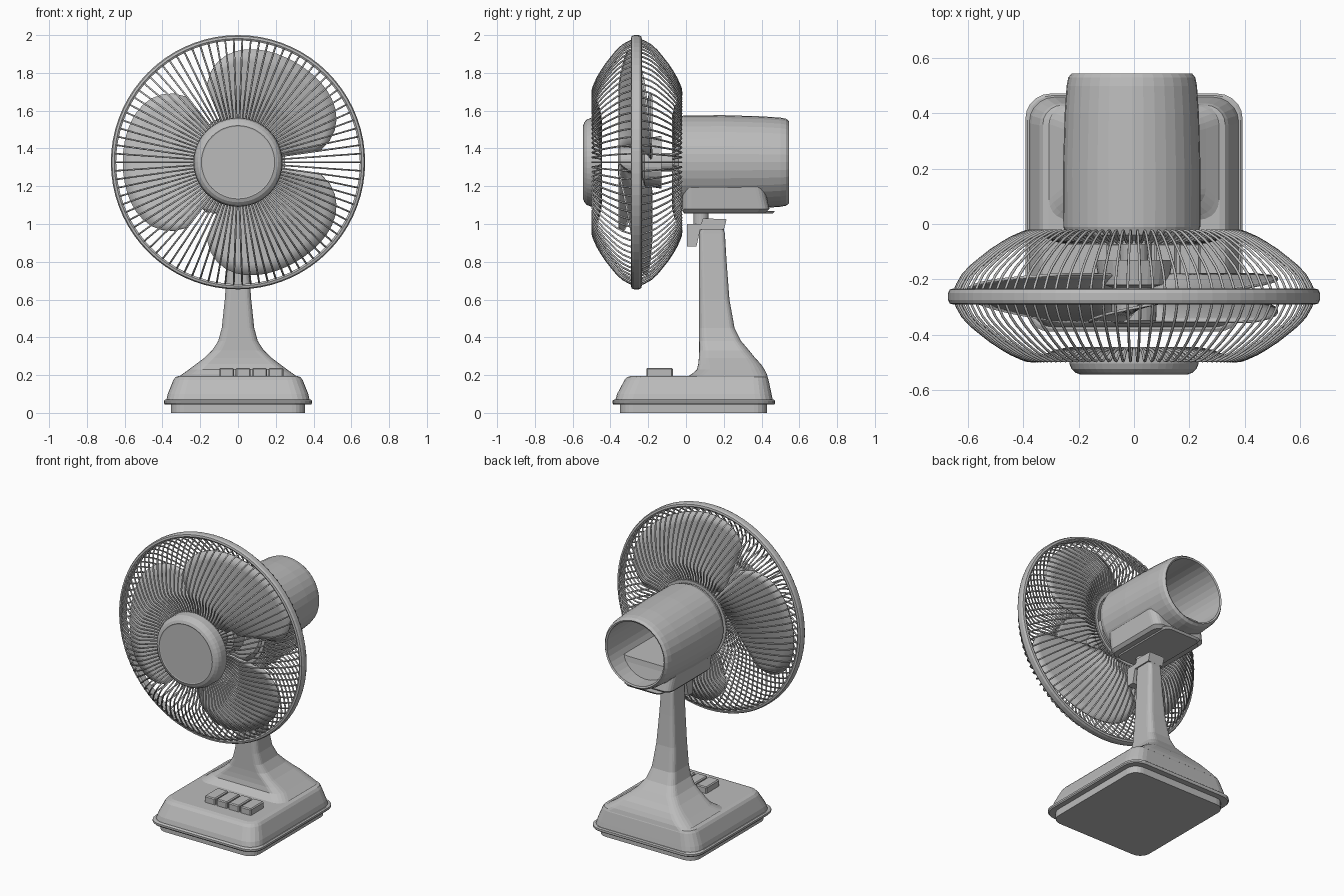
import bpy, bmesh
from math import sin, cos, pi, radians
from mathutils import Matrix, Vector

cube = bpy.data.objects.get("Cube")
if cube:
    bpy.data.objects.remove(cube, do_unlink=True)

AXIS_Z = 1.327      # height of the fan axle
GUARD_MID = -0.26   # depth of the middle of the guard

grey = bpy.data.materials.new("plain_grey")
grey.use_nodes = True
grey.diffuse_color = (0.5, 0.5, 0.5, 1)
grey.node_tree.nodes["Principled BSDF"].inputs["Base Color"].default_value = (0.5, 0.5, 0.5, 1)


def add_object(name, data):
    obj = bpy.data.objects.new(name, data)
    bpy.context.collection.objects.link(obj)
    data.materials.append(grey)
    return obj


def finish(name, bm):
    bmesh.ops.remove_doubles(bm, verts=bm.verts, dist=0.0001)
    bmesh.ops.recalc_face_normals(bm, faces=bm.faces)
    mesh = bpy.data.meshes.new(name)
    bm.to_mesh(mesh)
    bm.free()
    return add_object(name, mesh)


def lathe(name, profile, sides=40, x=0, closed=False):
    """Spin (radius, y) points around the axle."""
    bm = bmesh.new()
    vs = [bm.verts.new((r, y, 0)) for r, y in profile]
    pairs = list(zip(vs, vs[1:])) + ([(vs[-1], vs[0])] if closed else [])
    es = [bm.edges.new(p) for p in pairs]
    bmesh.ops.spin(bm, geom=vs + es, cent=(0, 0, 0), axis=(0, 1, 0),
                   angle=2 * pi, steps=sides)
    bmesh.ops.translate(bm, verts=bm.verts, vec=(x, 0, AXIS_Z))
    return finish(name, bm)


def loft(name, sections, corner=5):
    """Stack rounded rectangles: (z, half width, y front, y back, corner radius)."""
    bm = bmesh.new()
    rings = []
    for z, hx, y0, y1, r in sections:
        ring = []
        centres = [(hx - r, y1 - r), (r - hx, y1 - r), (r - hx, y0 + r), (hx - r, y0 + r)]
        for q, (cx, cy) in enumerate(centres):
            for k in range(corner + 1):
                a = (q + k / corner) * pi / 2
                ring.append(bm.verts.new((cx + r * cos(a), cy + r * sin(a), z)))
        rings.append(ring)
    for low, high in zip(rings, rings[1:]):
        n = len(low)
        for i in range(n):
            j = (i + 1) % n
            bm.faces.new((low[i], low[j], high[j], high[i]))
    bm.faces.new(rings[0])
    bm.faces.new(rings[-1])
    return finish(name, bm)


def extrude_x(name, profile, half):
    """Extrude a (y, z) outline across x."""
    bm = bmesh.new()
    face = bm.faces.new([bm.verts.new((-half, y, z)) for y, z in profile])
    out = bmesh.ops.extrude_face_region(bm, geom=[face])
    moved = [v for v in out["geom"] if isinstance(v, bmesh.types.BMVert)]
    bmesh.ops.translate(bm, verts=moved, vec=(2 * half, 0, 0))
    return finish(name, bm)


# Base
loft("base_plinth", [(0, .355, -.35, .43, .07), (.05, .355, -.35, .43, .07)])
loft("base_lip", [(.045, .388, -.385, .468, .09), (.052, .393, -.39, .472, .09),
                  (.064, .393, -.39, .472, .09), (.07, .385, -.38, .465, .09)])
loft("base_body", [(.065, .38, -.375, .46, .09), (.1, .372, -.365, .453, .09),
                   (.175, .342, -.325, .437, .08), (.19, .33, -.31, .43, .07),
                   (.196, .31, -.29, .42, .06)])

# Neck flaring into the base
loft("neck", [(.18, .33, -.01, .435, .07), (.205, .295, .03, .428, .07),
              (.23, .26, .058, .415, .07), (.26, .22, .065, .395, .06),
              (.29, .18, .068, .367, .05), (.33, .138, .07, .335, .05),
              (.38, .105, .07, .292, .04), (.45, .086, .07, .257, .035),
              (.6, .07, .07, .23, .03), (.8, .056, .07, .215, .025),
              (.95, .047, .07, .206, .02), (.985, .046, .08, .195, .02),
              (1.0, .044, .1, .175, .02)])

# Row of buttons
for i in range(4):
    x = -.06 + i * .087
    bm = bmesh.new()
    bmesh.ops.create_cube(bm, size=1, matrix=Matrix.Translation((x, -.14, .212))
                          @ Matrix.Diagonal((.078, .14, .052, 1)))
    button = finish(f"button_{i + 1}", bm)
    bevel = button.modifiers.new("bevel", "BEVEL")
    bevel.width = .006

# Tilt bracket, stem and cradle
extrude_x("tilt_bracket", [(.005, .88), (.055, .88), (.075, .97), (.2, .97),
                           (.215, 1.025), (.09, 1.03), (.08, 1.0), (.005, 1.0)], .055)
bm = bmesh.new()
bmesh.ops.create_cone(bm, cap_ends=True, segments=20, radius1=.04, radius2=.04, depth=.1,
                      matrix=Matrix.Translation((0, .08, 1.03)))
finish("stem", bm)
loft("cradle_plate", [(1.055, .13, -.01, .46, .04), (1.068, .14, -.01, .47, .04)])
loft("gear_housing", [(1.062, .17, -.015, .425, .05), (1.08, .188, -.02, .442, .05),
                      (1.19, .2, -.02, .415, .05), (1.225, .19, -.02, .41, .05)])

# Motor shell, open at the back
lathe("motor_shell", [(0, -.06), (.21, -.06), (.238, -.04), (.248, -.01), (.249, .2),
                      (.243, .4), (.236, .5), (.23, .53), (.218, .545), (.208, .54),
                      (.208, .02), (0, .02)], sides=36, x=-.008)

# Blade hub and axle
lathe("blade_hub", [(0, -.36), (.07, -.36), (.08, -.35), (.085, -.23), (.125, -.22),
                    (.14, -.13), (.05, -.13), (.05, -.05), (0, -.05)], sides=32)


# Three broad pitched blades
def blade_point(centre, t, s):
    a = radians(centre + 52 * t)
    r = .07 + (.54 - .17 * t ** 4) * s
    y = -.268 - .085 * t + .02 * (1 - t * t) * s
    return Vector((r * cos(a), y, AXIS_Z + r * sin(a)))


for n, centre in enumerate((60, 180, 300)):
    bm = bmesh.new()
    cols, rows = 20, 8
    grid = [[bm.verts.new(blade_point(centre, 2 * i / cols - 1, j / rows))
             for j in range(rows + 1)] for i in range(cols + 1)]
    for a, b in zip(grid, grid[1:]):
        for j in range(rows):
            bm.faces.new((a[j], b[j], b[j + 1], a[j + 1]))
    blade = finish(f"blade_{n + 1}", bm)
    blade.data.shade_smooth()
    solid = blade.modifiers.new("thickness", "SOLIDIFY")
    solid.thickness = .01
    solid.offset = 0

# Guard rim and front cap
lathe("guard_rim", [(.645, -.285), (.655, -.291), (.667, -.288), (.673, -.275),
                    (.673, -.25), (.667, -.237), (.655, -.234), (.645, -.24)],
      sides=72, closed=True)
lathe("front_cap", [(0, -.543), (.188, -.543), (.194, -.545), (.212, -.538), (.226, -.525),
                    (.234, -.505), (.236, -.45), (.22, -.445), (0, -.445)], sides=48)
lathe("rear_wire_ring", [(.23, -.075), (.25, -.075), (.25, -.06), (.23, -.06)],
      sides=48, closed=True)

# Wire guard: the rear cage mirrors the front cage
wire = [(.225, -.45), (.29, -.462), (.34, -.485), (.37, -.496), (.41, -.486), (.48, -.45),
        (.56, -.392), (.62, -.335), (.655, -.265)]
for name, side in (("front_wires", 1), ("rear_wires", -1)):
    curve = bpy.data.curves.new(name, "CURVE")
    curve.dimensions = "3D"
    curve.bevel_depth = .005
    curve.bevel_resolution = 1
    curve.resolution_u = 2
    for i in range(90):
        a = 2 * pi * i / 90
        spline = curve.splines.new("BEZIER")
        spline.bezier_points.add(len(wire) - 1)
        for p, (r, y) in zip(spline.bezier_points, wire):
            p.co = (r * cos(a), GUARD_MID + side * (y - GUARD_MID), AXIS_Z + r * sin(a))
            p.handle_left_type = p.handle_right_type = "AUTO"
    add_object(name, curve)
